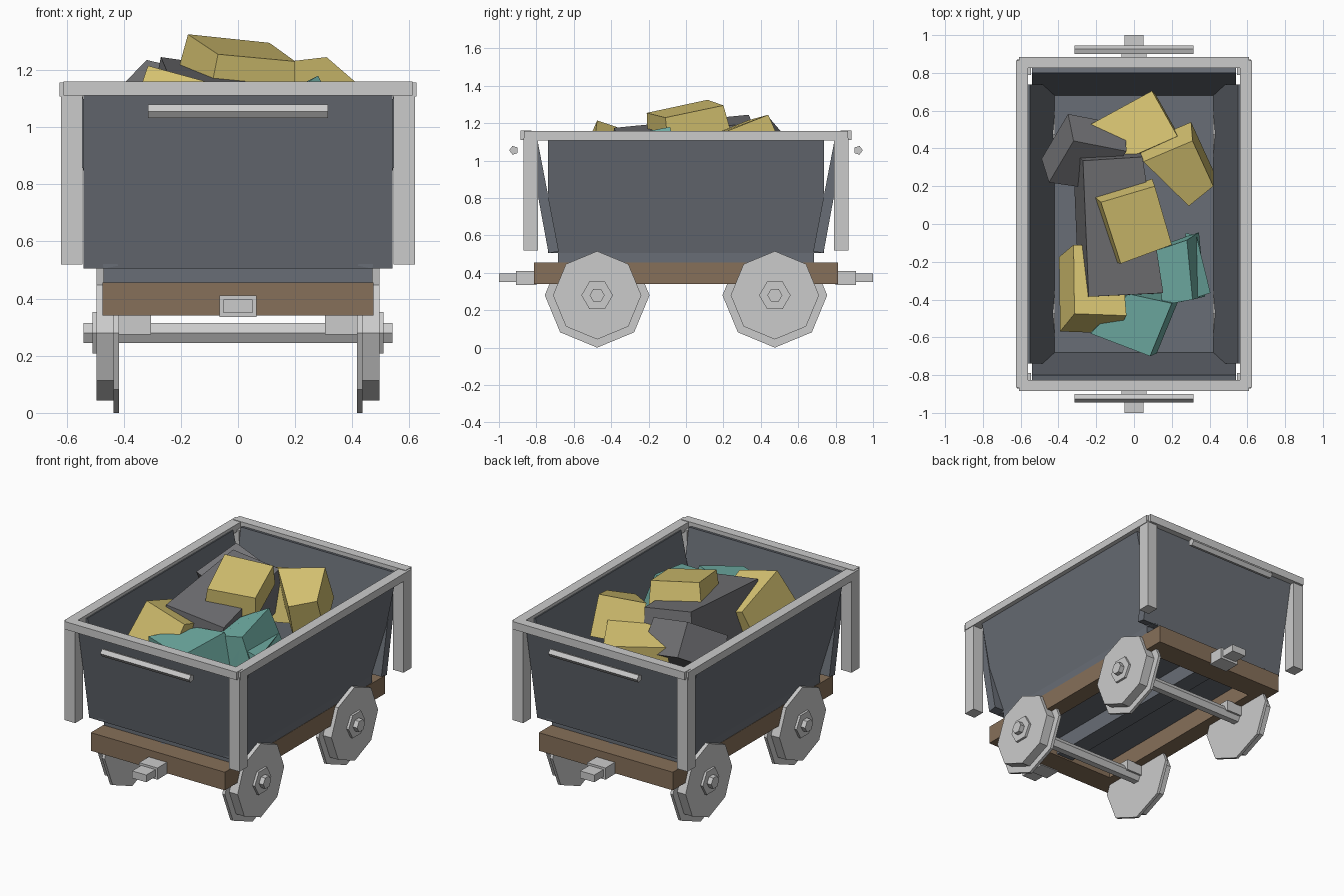
import bpy, bmesh, math
from mathutils import Vector

if "Cube" in bpy.data.objects:
    bpy.data.objects.remove(bpy.data.objects["Cube"])


def material(name, rgb):
    m = bpy.data.materials.new(name)
    m.diffuse_color = (*rgb, 1)
    m.use_nodes = True
    m.node_tree.nodes["Principled BSDF"].inputs["Base Color"].default_value = m.diffuse_color
    return m


WOOD = material("wood", (0.24, 0.16, 0.10))
YELLOW = material("yellow_ore", (0.69, 0.56, 0.17))
TEAL = material("teal_ore", (0.16, 0.42, 0.37))
STEEL = material("dark_steel", (0.14, 0.155, 0.18))
STONE = material("stone", (0.17, 0.17, 0.18))


def solid(name, lower, upper, mat=None):
    """Closed solid joining two matching rings of points."""
    bm = bmesh.new()
    a = [bm.verts.new(p) for p in lower]
    b = [bm.verts.new(p) for p in upper]
    n = len(a)
    bm.faces.new(a)
    bm.faces.new(b)
    for i in range(n):
        j = (i + 1) % n
        bm.faces.new((a[i], a[j], b[j], b[i]))
    bmesh.ops.recalc_face_normals(bm, faces=bm.faces)
    me = bpy.data.meshes.new(name)
    bm.to_mesh(me)
    bm.free()
    ob = bpy.data.objects.new(name, me)
    bpy.context.collection.objects.link(ob)
    if mat:
        me.materials.append(mat)
    return ob


def prism(name, profile, axis, lo, hi, mat=None):
    """Extrude a (u, z) profile along x or y."""
    def place(t):
        return [(t, u, z) if axis == "x" else (u, t, z) for u, z in profile]
    return solid(name, place(lo), place(hi), mat)


def box(name, x0, x1, y0, y1, z0, z1, mat=None):
    return prism(name, [(y0, z0), (y1, z0), (y1, z1), (y0, z1)], "x", x0, x1, mat)


def ngon(n, r, u, z, start=0.0):
    return [(u + r * math.cos(start + 2 * math.pi * i / n),
             z + r * math.sin(start + 2 * math.pi * i / n)) for i in range(n)]


def rock(name, mat, depth, *top):
    """Chunk defined by its upper four corners, thickened downwards."""
    top = [Vector(p) for p in top]
    nrm = (top[2] - top[0]).cross(top[3] - top[1]).normalized()
    if nrm.z > 0:
        nrm.negate()
    mid = sum(top, Vector()) / 4
    low = [mid + (p - mid) * 1.08 + nrm * depth for p in top]
    return solid(name, low, top, mat)


# Tub floor
box("tub_floor", -0.47, 0.47, -0.685, 0.685, 0.455, 0.51, STEEL)

for s, end in ((-1, "front"), (1, "back")):
    # Sloping end wall
    wall = [(0.68, 0.515), (0.735, 0.505), (0.85, 1.13), (0.80, 1.14)]
    prism(end + "_wall", [(s * u, z) for u, z in wall], "x", -0.54, 0.54, STEEL)
    # Rim bar and push handle
    y = sorted((s * 0.825, s * 0.885))
    box(end + "_rim", -0.61, 0.61, *y, 1.11, 1.16)
    handle = ngon(5, 0.025, 0.92, 1.055)
    prism(end + "_handle", [(s * u, z) for u, z in handle], "x", -0.315, 0.315)
    # Wooden end beam
    y = sorted((s * 0.66, s * 0.812))
    box(end + "_beam", -0.475, 0.475, *y, 0.34, 0.456, WOOD)
    # Coupling
    y = sorted((s * 0.80, s * 0.908))
    box(end + "_coupling_base", -0.065, 0.065, *y, 0.335, 0.41)
    y = sorted((s * 0.90, s * 1.0))
    box(end + "_coupling", -0.05, 0.05, *y, 0.35, 0.396)

for s, side in ((-1, "left"), (1, "right")):
    # Sloping side wall
    wall = [(0.42, 0.515), (0.47, 0.505), (0.60, 1.13), (0.55, 1.14)]
    prism(side + "_wall", [(s * u, z) for u, z in wall], "y", -0.738, 0.738, STEEL)
    # Rim bar
    x = sorted((s * 0.56, s * 0.624))
    box(side + "_rim", *x, -0.865, 0.865, 1.108, 1.157)
    # Wooden side beam
    x = sorted((s * 0.36, s * 0.472))
    box(side + "_beam", *x, -0.66, 0.66, 0.34, 0.456, WOOD)
    for t, end in ((-1, "front"), (1, "back")):
        tag = end + "_" + side
        # Corner post
        x = sorted((s * 0.545, s * 0.62))
        y = sorted((t * 0.79, t * 0.87))
        box(tag + "_post", *x, *y, 0.52, 1.12)
        # Wheel: flange, tread and hub
        c = t * 0.475
        for part, n, r, x0, x1 in (("flange", 8, 0.28, 0.417, 0.436),
                                   ("tread", 8, 0.236, 0.43, 0.495),
                                   ("hub", 6, 0.084, 0.49, 0.51)):
            prism(tag + "_wheel_" + part, ngon(n, r, c, 0.28), "x", s * x0, s * x1)
        # Bearing block
        x = sorted((s * 0.305, s * 0.42))
        box(tag + "_bearing", *x, c - 0.05, c + 0.05, 0.275, 0.345)

# Axles and centre sill
for t, end in ((-1, "front"), (1, "back")):
    prism(end + "_axle", ngon(6, 0.04, t * 0.475, 0.28), "x", -0.54, 0.54)
box("centre_sill", -0.06, 0.06, -0.70, 0.70, 0.35, 0.456, STEEL)

# Ore load
rock("yellow_ore_top", YELLOW, 0.14, (-.175, .115, 1.325), (.11, .20, 1.295),
     (.20, -.11, 1.23), (-.07, -.21, 1.255))
rock("yellow_ore_back", YELLOW, 0.25, (-.235, .525, 1.08), (.095, .705, 1.07),
     (.23, .465, 1.11), (-.03, .35, 1.11))
rock("yellow_ore_right", YELLOW, 0.25, (.31, .44, 1.245), (.42, .20, 1.15),
     (.29, .095, 1.12), (.05, .33, 1.215))
rock("yellow_ore_left", YELLOW, 0.25, (-.315, -.475, 1.215), (-.04, -.485, 1.14),
     (-.07, -.12, 1.02), (-.32, -.11, 1.09))
rock("stone_slab", STONE, 0.28, (-.27, .335, 1.245), (.045, .355, 1.20),
     (.155, -.365, 1.125), (-.24, -.385, 1.175))
rock("stone_left", STONE, 0.22, (-.45, .22, 1.10), (-.32, .44, 1.235),
     (-.04, .385, 1.17), (-.18, .18, 1.02))
rock("teal_ore_front", TEAL, 0.22, (-.23, -.58, 1.05), (-.03, -.37, 1.08),
     (.20, -.42, 1.13), (.085, -.70, 1.05))
rock("teal_ore_right", TEAL, 0.22, (.28, -.085, 1.18), (.31, -.40, 1.12),
     (.15, -.43, 1.10), (.12, -.14, 1.10))
rock("teal_ore_shard", TEAL, 0.12, (.33, -.06, 1.02), (.405, -.365, 1.0),
     (.30, -.40, 1.05), (.30, -.25, 1.05))
